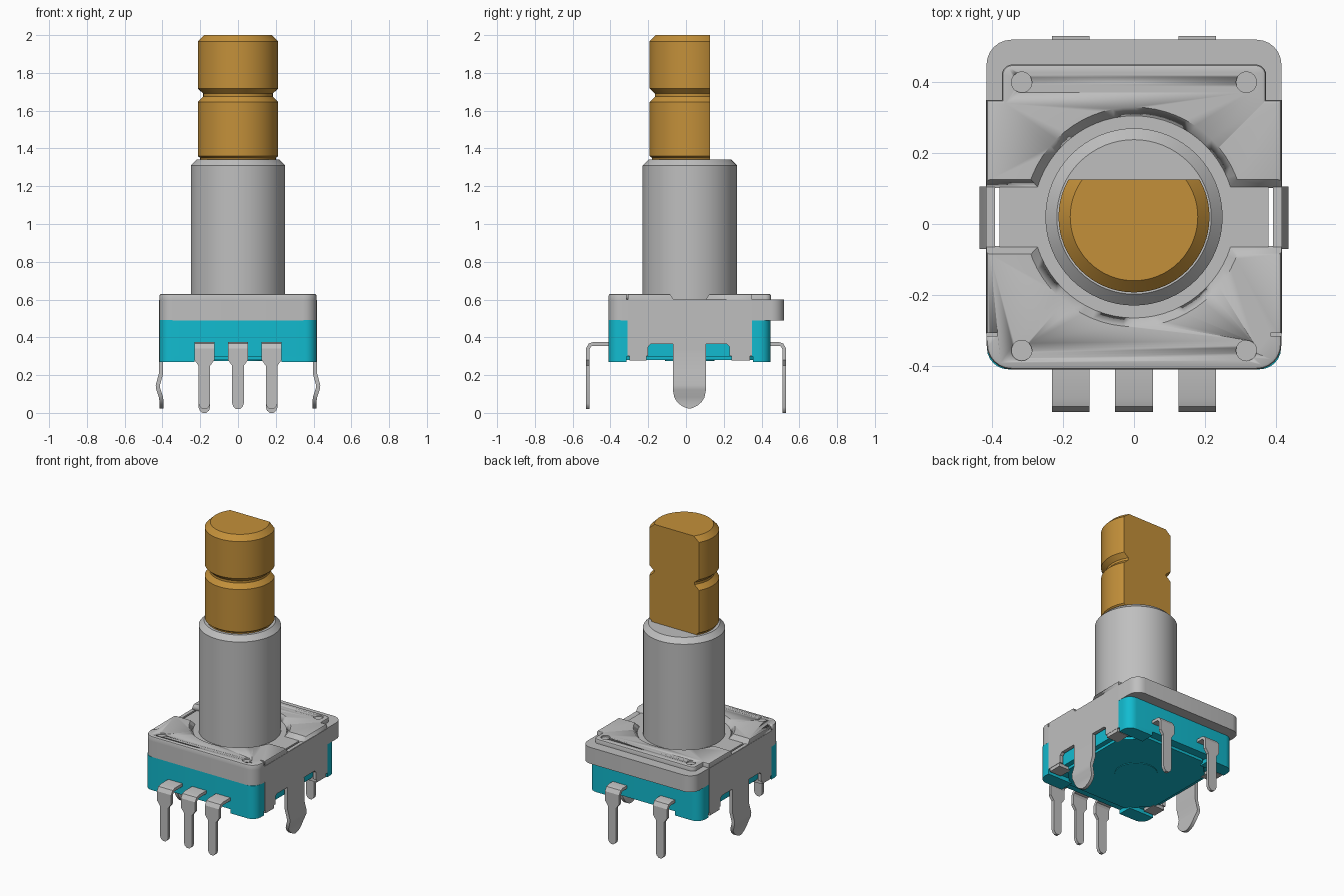
import bpy, bmesh, math
from mathutils import Vector

if "Cube" in bpy.data.objects:
    bpy.data.objects.remove(bpy.data.objects["Cube"], do_unlink=True)


def material(name, rgb):
    m = bpy.data.materials.new(name)
    m.use_nodes = True
    m.diffuse_color = (*rgb, 1)
    m.node_tree.nodes["Principled BSDF"].inputs["Base Color"].default_value = (*rgb, 1)
    return m


METAL = material("grey metal", (0.52, 0.52, 0.52))
TEAL = material("teal plastic", (0.006, 0.5, 0.63))
BRASS = material("brass", (0.55, 0.28, 0.042))
CY = 0.02  # centre line of the shaft and body in y


def finish(bm, name, mat, smooth=True):
    bmesh.ops.recalc_face_normals(bm, faces=bm.faces[:])
    me = bpy.data.meshes.new(name)
    bm.to_mesh(me)
    bm.free()
    ob = bpy.data.objects.new(name, me)
    bpy.context.collection.objects.link(ob)
    me.materials.append(mat)
    if smooth:
        bpy.ops.object.select_all(action='DESELECT')
        ob.select_set(True)
        bpy.context.view_layer.objects.active = ob
        bpy.ops.object.shade_smooth_by_angle(angle=math.radians(30))
    return ob


def rounded(pts, n=6):
    """Round the corners of a polygon given as (x, y, radius)."""
    out = []
    for i, (x, y, r) in enumerate(pts):
        p = Vector((x, y))
        if r == 0:
            out.append(p)
            continue
        a = (Vector(pts[i - 1][:2]) - p).normalized()
        b = (Vector(pts[(i + 1) % len(pts)][:2]) - p).normalized()
        for k in range(n + 1):
            t = k / n * math.pi / 2
            out.append(p + a * r * (1 - math.sin(t)) + b * r * (1 - math.cos(t)))
    return out


def mirrored(half):
    """Close a +x half outline with its mirror image."""
    return half + [(-x, y, r) for x, y, r in reversed(half)]


def prism(name, pts, lo, hi, mat, axis='z', bevel=0):
    """Extrude an outline along z, or along x when the points are (y, z)."""
    bm = bmesh.new()
    place = (lambda p, d: (p[0], p[1], d)) if axis == 'z' else (lambda p, d: (d, p[0], p[1]))
    a = [bm.verts.new(place(p, lo)) for p in pts]
    b = [bm.verts.new(place(p, hi)) for p in pts]
    bm.faces.new(a)
    top = bm.faces.new(b)
    for i in range(len(pts)):
        j = (i + 1) % len(pts)
        bm.faces.new((a[i], a[j], b[j], b[i]))
    if bevel:
        bmesh.ops.recalc_face_normals(bm, faces=bm.faces[:])
        bmesh.ops.bevel(bm, geom=list(top.edges), offset=bevel, segments=2,
                        profile=0.5, affect='EDGES')
    return finish(bm, name, mat)


def box(name, x0, x1, y0, y1, z0, z1, mat):
    return prism(name, [(x0, y0), (x1, y0), (x1, y1), (x0, y1)], z0, z1, mat)


def lathe(name, profile, mat, x=0, y=CY, n=64, flat=None):
    """Turn an (r, z) profile; optionally mill a flat at y = flat."""
    bm = bmesh.new()
    rings = [[bm.verts.new((x + r * math.cos(2 * math.pi * k / n),
                            y + r * math.sin(2 * math.pi * k / n), z)) for k in range(n)]
             for r, z in profile]
    for a, b in zip(rings, rings[1:]):
        for k in range(n):
            j = (k + 1) % n
            bm.faces.new((a[k], a[j], b[j], b[k]))
    bm.faces.new(rings[0])
    bm.faces.new(rings[-1])
    if flat is not None:
        cut = bmesh.ops.bisect_plane(bm, geom=bm.verts[:] + bm.edges[:] + bm.faces[:],
                                     plane_co=(0, flat, 0), plane_no=(0, 1, 0), clear_outer=True)
        edges = [e for e in cut["geom_cut"] if isinstance(e, bmesh.types.BMEdge)]
        bmesh.ops.contextual_create(bm, geom=edges)
    return finish(bm, name, mat)


def blade(name, path, thick, place, mat):
    """Bent sheet strip: path of (u, z, half width), place(u, w, z) puts it in space."""
    bm = bmesh.new()
    rows = []
    for i, (u, z, w) in enumerate(path):
        p, q = path[max(i - 1, 0)], path[min(i + 1, len(path) - 1)]
        d = Vector((q[0] - p[0], q[1] - p[1])).normalized()
        nu, nz = -d.y * thick / 2, d.x * thick / 2
        rows.append([bm.verts.new(place(u + s * nu, t * w, z + s * nz))
                     for s, t in ((1, 1), (1, -1), (-1, -1), (-1, 1))])
    for a, b in zip(rows, rows[1:]):
        for k in range(4):
            j = (k + 1) % 4
            bm.faces.new((a[k], a[j], b[j], b[k]))
    bm.faces.new(rows[0])
    bm.faces.new(rows[-1])
    return finish(bm, name, mat)


def cut(ob, cutters):
    for c in cutters:
        m = ob.modifiers.new("cut", 'BOOLEAN')
        m.operation, m.solver, m.object = 'DIFFERENCE', 'EXACT', c
        bpy.context.view_layer.objects.active = ob
        bpy.ops.object.modifier_apply(modifier=m.name)


# Shaft with snap groove and milled flat, and its bushing
lathe("shaft", [(0.20, 1.32), (0.20, 1.35), (0.213, 1.36), (0.213, 1.645), (0.184, 1.675),
                (0.184, 1.69), (0.213, 1.718), (0.213, 1.967), (0.18, 2.0)], BRASS, flat=0.126)
lathe("bushing", [(0.25, 0.59), (0.25, 1.31), (0.218, 1.342)], METAL)

# Cover skirt and raised top plate
skirt = prism("cover_skirt", rounded(mirrored([(0.416, -0.41, 0.07), (0.416, 0.52, 0.07)])),
              0.49, 0.60, METAL)
plate = prism("cover_plate", rounded(mirrored([
    (0.416, -0.41, 0.07), (0.416, 0.35, 0), (0.373, 0.35, 0), (0.373, 0.45, 0.03)])),
    0.595, 0.63, METAL, bevel=0.01)

# Recessed ring and channel, corner dimples, side slots
cutters = [lathe("ring_cutter", [(0.277, 0.59), (0.318, 0.64)], METAL),
           prism("channel_cutter", [(-0.055, 0.585), (0.095, 0.585), (0.132, 0.64), (-0.092, 0.64)],
                 -0.5, 0.5, METAL, axis='x')]
for sx in (-1, 1):
    for y in (-0.357, 0.40):
        cutters.append(lathe("dimple_cutter", [(0.029, 0.62), (0.029, 0.66)], METAL,
                             x=sx * 0.317, y=y, n=24))
    cutters.append(box("slit_cutter", min(sx * 0.385, sx * 0.5), max(sx * 0.385, sx * 0.5),
                       -0.316, -0.308, 0.45, 0.7, METAL))
slots = [box("slot_cutter", s * 0.386 - 0.006, s * 0.386 + 0.006, -0.083, 0.125, 0.4, 0.7, METAL)
         for s in (-1, 1)]
cut(plate, cutters)
cut(skirt, slots)
for c in cutters + slots:
    bpy.data.objects.remove(c, do_unlink=True)

# Side walls of the cover, mounting legs and crimp tabs
wall = [(-0.31, 0.598), (-0.31, 0.30), (-0.2, 0.30), (-0.2, 0.35), (-0.185, 0.365),
        (-0.07, 0.365), (-0.07, 0.33), (0.105, 0.33), (0.105, 0.365), (0.215, 0.365),
        (0.23, 0.35), (0.23, 0.30), (0.35, 0.30), (0.35, 0.598)]
leg = [(0.407, 0.36, 0.088), (0.407, 0.21, 0.088), (0.425, 0.145, 0.088), (0.422, 0.125, 0.088),
       (0.408, 0.085, 0.08), (0.405, 0.06, 0.066), (0.405, 0.04, 0.045), (0.405, 0.028, 0.022),
       (0.405, 0.024, 0.008)]
for s, side in ((1, "left"), (-1, "right")):
    prism(side + "_cover_wall", wall, s * 0.395, s * 0.418, METAL, axis='x')
    blade(side + "_mounting_leg", leg, 0.022,
          lambda u, w, z, s=s: (s * u, 0.018 + w, z), METAL)
    for y0, y1, end in ((-0.31, -0.2, "front"), (0.23, 0.35, "back")):
        x0, x1 = sorted((s * 0.33, s * 0.416))
        box(f"{side}_{end}_crimp_tab", x0, x1, y0 + 0.01, y1 - 0.01, 0.278, 0.302, METAL)

# Plastic base with side recesses, corner feet and raised underside
prism("base_body", rounded(mirrored([
    (0.415, -0.41, 0.06), (0.415, -0.31, 0), (0.378, -0.31, 0),
    (0.378, 0.35, 0), (0.415, 0.35, 0), (0.415, 0.447, 0.06)])), 0.298, 0.492, TEAL)
for sx, side in ((1, "left"), (-1, "right")):
    for y0, y1, end in ((-0.41, -0.315, "front"), (0.447, 0.355, "back")):
        prism(f"{side}_{end}_foot", rounded([
            (sx * 0.23, y0, 0), (sx * 0.415, y0, 0.06), (sx * 0.415, y1, 0), (sx * 0.23, y1, 0)]),
            0.27, 0.30, TEAL)
prism("underside_plate", [(p.x, p.y) for p in rounded(mirrored([
    (0.345, -0.35, 0.13), (0.345, 0.39, 0.13)]), n=1)], 0.28, 0.30, TEAL)
lathe("underside_disc", [(0.13, 0.276), (0.13, 0.285)], TEAL)

# Terminal pins: three at the front, two at the back
def pin(name, x, s, y_root, tip):
    path = [(y_root, 0.365, 0.053), (0.49, 0.365, 0.053), (0.508, 0.36, 0.053),
            (0.52, 0.34, 0.053), (0.52, 0.28, 0.053), (0.52, 0.25, 0.031),
            (0.52, tip + 0.03, 0.031), (0.52, tip + 0.012, 0.024), (0.52, tip, 0.01)]
    blade(name, path, 0.02, lambda u, w, z: (x + w, s * u, z), METAL)


for x, label in ((-0.178, "right"), (0, "middle"), (0.178, "left")):
    pin(label + "_front_pin", x, -1, 0.39, 0.02)
    if x:
        pin(label + "_back_pin", x, 1, 0.43, 0.0)
